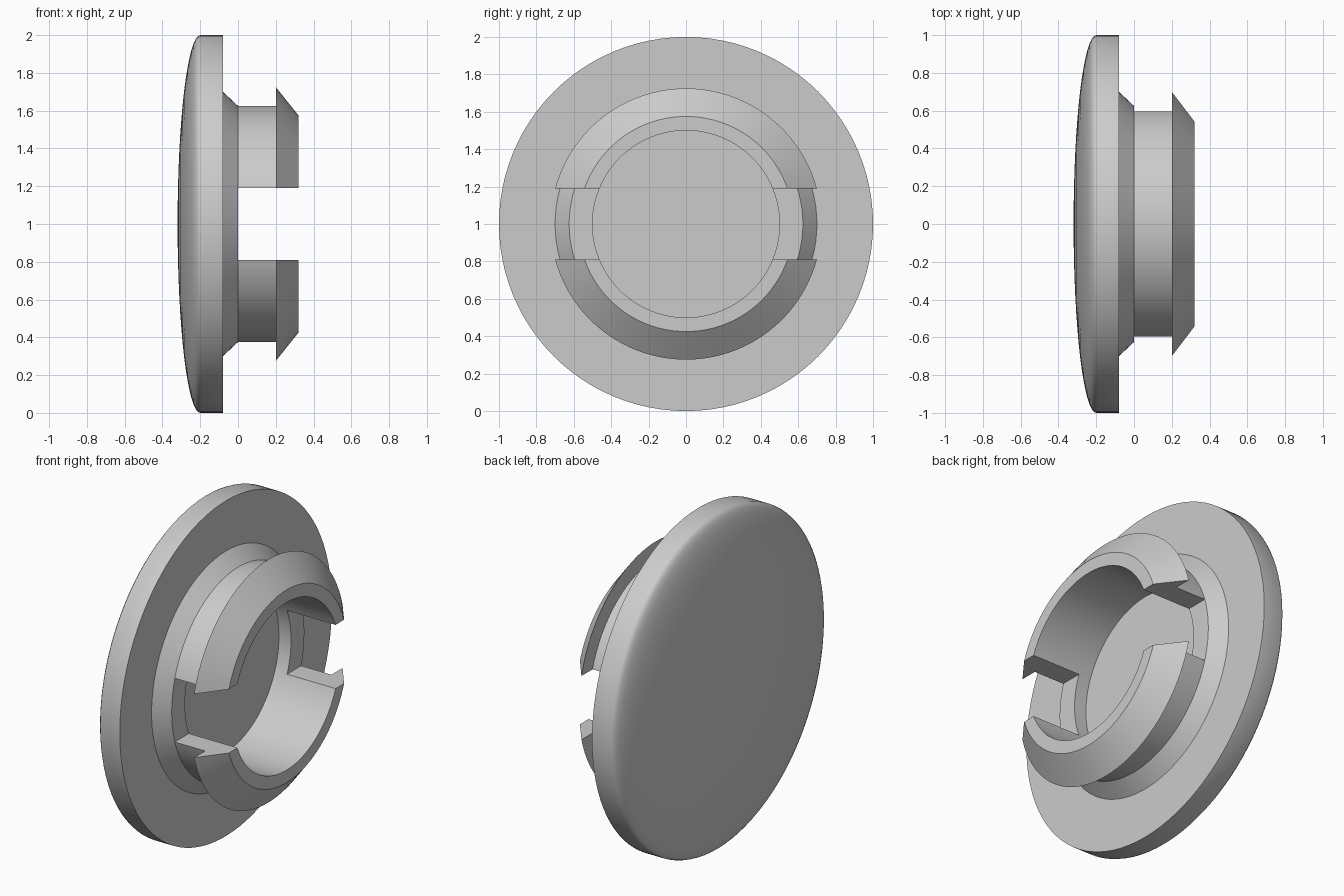
import bpy
import bmesh
from math import cos, sin, pi, radians
from mathutils import Matrix

cube = bpy.data.objects.get("Cube")
if cube:
    bpy.data.objects.remove(cube, do_unlink=True)

SEGMENTS = 96
DOME_STEPS = 16
CENTRE_Z = 1.0

grey = bpy.data.materials.new("light_grey")
grey.use_nodes = True
colour = (0.6, 0.6, 0.6, 1)
grey.diffuse_color = colour
grey.node_tree.nodes["Principled BSDF"].inputs["Base Color"].default_value = colour


def add_object(name, bm):
    bmesh.ops.recalc_face_normals(bm, faces=bm.faces)
    mesh = bpy.data.meshes.new(name)
    bm.to_mesh(mesh)
    bm.free()
    mesh.materials.append(grey)
    obj = bpy.data.objects.new(name, mesh)
    bpy.context.collection.objects.link(obj)
    return obj


def revolve(name, profile):
    """Spin (x, radius) points around the x axis."""
    bm = bmesh.new()
    verts = [bm.verts.new((x, 0, r)) for x, r in profile]
    edges = [bm.edges.new(pair) for pair in zip(verts, verts[1:])]
    bmesh.ops.spin(bm, geom=verts + edges, cent=(0, 0, 0), axis=(1, 0, 0),
                   angle=2 * pi, steps=SEGMENTS)
    bmesh.ops.remove_doubles(bm, verts=bm.verts, dist=0.0001)
    bmesh.ops.translate(bm, verts=bm.verts, vec=(0, 0, CENTRE_Z))
    return add_object(name, bm)


# Shallow elliptical dome, rim, flared collar, groove, barb and hollow socket
dome = [(-0.2 - 0.12 * cos(t), sin(t))
        for t in (i * pi / 2 / DOME_STEPS for i in range(DOME_STEPS + 1))]
snap_ring = [(-0.08, 1), (-0.08, 0.7), (0, 0.625), (0.2, 0.625), (0.2, 0.725),
             (0.32, 0.575), (0.32, 0.5), (-0.08, 0.5), (-0.08, 0)]
cap = revolve("snap_in_cap", dome + snap_ring)

# Slot that splits the ring into an upper and a lower prong
bm = bmesh.new()
bmesh.ops.create_cube(bm, size=1, matrix=Matrix.Translation((0.25, 0, CENTRE_Z))
                      @ Matrix.Diagonal((0.5, 2, 0.38, 1)))
cutter = add_object("slot_cutter", bm)
cutter.hide_render = True

slot = cap.modifiers.new("slot", 'BOOLEAN')
slot.operation = 'DIFFERENCE'
slot.solver = 'EXACT'
slot.object = cutter

bpy.ops.object.select_all(action='DESELECT')
cap.select_set(True)
bpy.context.view_layer.objects.active = cap
bpy.ops.object.modifier_apply(modifier=slot.name)
bpy.data.objects.remove(cutter, do_unlink=True)
bpy.ops.object.shade_smooth_by_angle(angle=radians(30))
